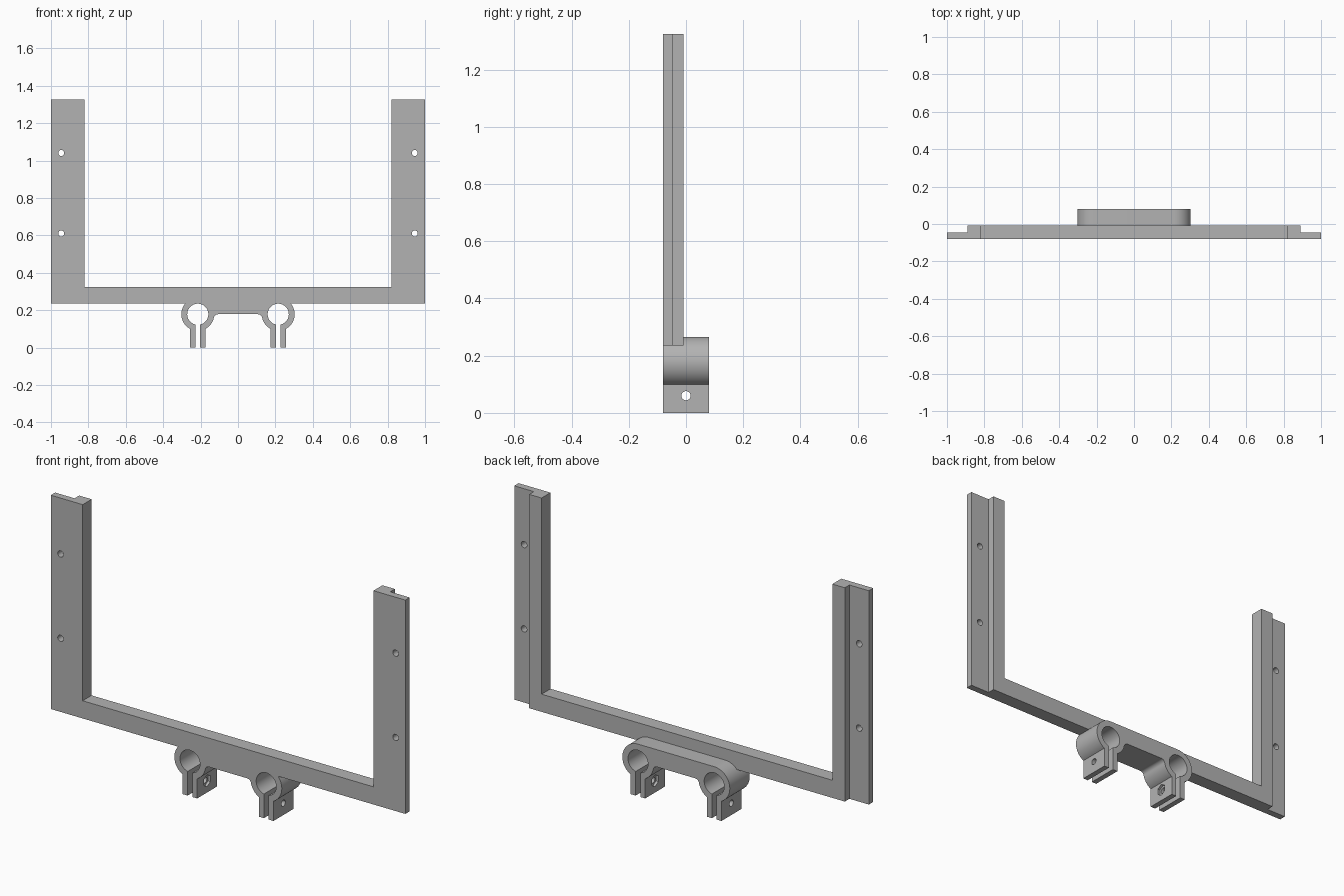
import bpy, bmesh
from math import pi, sqrt, sin, cos, acos, asin, atan2, radians
from mathutils import Matrix, Vector

cube = bpy.data.objects.get("Cube")
if cube:
    bpy.data.objects.remove(cube)

# One grey material
grey = bpy.data.materials.new("plain grey")
grey.use_nodes = True
colour = (0.45, 0.45, 0.45, 1)
grey.diffuse_color = colour
grey.node_tree.nodes["Principled BSDF"].inputs["Base Color"].default_value = colour

FRONT, BACK = -0.08, 0.08
FRAME_BACK, FLANGE_BACK = -0.008, -0.045
BASE, RAIL_TOP, TOP = 0.235, 0.325, 1.325


def finish(name, bm):
    bmesh.ops.recalc_face_normals(bm, faces=bm.faces)
    mesh = bpy.data.meshes.new(name)
    bm.to_mesh(mesh)
    bm.free()
    mesh.materials.append(grey)
    ob = bpy.data.objects.new(name, mesh)
    bpy.context.collection.objects.link(ob)
    return ob


def extrude(name, outline, y0, y1):
    """Solid from an x-z outline, running from y0 to y1."""
    bm = bmesh.new()
    face = bm.faces.new([bm.verts.new((x, y0, z)) for x, z in outline])
    ext = bmesh.ops.extrude_face_region(bm, geom=[face])["geom"]
    verts = [v for v in ext if isinstance(v, bmesh.types.BMVert)]
    bmesh.ops.translate(bm, verts=verts, vec=(0, y1 - y0, 0))
    return finish(name, bm)


def rod(name, centre, axis, radius, length, sides=32):
    """Cylinder or prism along the x or y axis."""
    turn = Matrix.Rotation(pi / 2, 4, 'Y' if axis == 'x' else 'X')
    spin = Matrix.Rotation(radians(30), 4, 'Z')
    bm = bmesh.new()
    bmesh.ops.create_cone(bm, cap_ends=True, segments=sides, radius1=radius,
                          radius2=radius, depth=length,
                          matrix=Matrix.Translation(Vector(centre)) @ turn @ spin)
    return finish(name, bm)


def combine(target, tool, operation):
    """Apply a boolean and discard the tool."""
    tool.hide_render = True
    mod = target.modifiers.new("boolean", 'BOOLEAN')
    mod.operation, mod.solver, mod.object = operation, 'EXACT', tool
    bpy.context.view_layer.objects.active = target
    bpy.ops.object.modifier_apply(modifier=mod.name)
    bpy.data.objects.remove(tool)


def arc(cx, cz, r, a0, a1, n):
    return [(cx + r * cos(a0 + (a1 - a0) * i / n),
             cz + r * sin(a0 + (a1 - a0) * i / n)) for i in range(n + 1)]


def mirrored(half):
    return half + [(-x, z) for x, z in reversed(half)]


# U-shaped frame
frame = extrude("bracket_frame", mirrored([(1, BASE), (1, TOP), (0.82, TOP), (0.82, RAIL_TOP)]),
                FRONT, FRAME_BACK)

# Twin split clamps joined by a bridge: one continuous outline
CX, CZ, R, BORE, FILLET = 0.215, 0.178, 0.088, 0.0565, 0.022
LUG, SLOT = 0.041, 0.013
dx = sqrt((R + FILLET) ** 2 - FILLET ** 2)
tangent = atan2(FILLET, dx)
lug_angle, slot_angle = acos(LUG / R), asin(SLOT / BORE)
half = arc(CX - dx, CZ - FILLET, FILLET, pi / 2, tangent, 8)
half += arc(CX, CZ, R, pi + tangent, pi + lug_angle, 12)[1:]
half += [(CX - LUG, 0), (CX - SLOT, 0)]
half += arc(CX, CZ, BORE, 1.5 * pi - slot_angle, slot_angle - pi / 2, 48)
half += [(CX + SLOT, 0), (CX + LUG, 0)]
half += arc(CX, CZ, R, -lug_angle, pi / 2, 32)
clamps = extrude("clamps", mirrored(half), FRONT, BACK)

for side in (-1, 1):
    # Clamp bolt hole and hexagonal nut pocket on the inward face
    combine(clamps, rod("bolt_cutter", (side * CX, 0, 0.06), 'x', 0.016, 0.14), 'DIFFERENCE')
    combine(clamps, rod("nut_cutter", (side * (CX - LUG), 0, 0.06), 'x', 0.03, 0.026, 6), 'DIFFERENCE')
    # Rabbet behind the outer flange
    step = [(side * 0.89, 0.1), (side * 1.1, 0.1), (side * 1.1, 1.5), (side * 0.89, 1.5)]
    combine(frame, extrude("rabbet_cutter", step, FLANGE_BACK, 0.1), 'DIFFERENCE')
    # Mounting holes through the flange
    for z in (0.61, 1.04):
        combine(frame, rod("hole_cutter", (side * 0.945, -0.06, z), 'y', 0.016, 0.2), 'DIFFERENCE')

# Fuse into one solid with crisp edges
combine(frame, clamps, 'UNION')
bpy.ops.object.select_all(action='DESELECT')
frame.select_set(True)
bpy.context.view_layer.objects.active = frame
bpy.ops.object.shade_smooth_by_angle(angle=radians(30))
